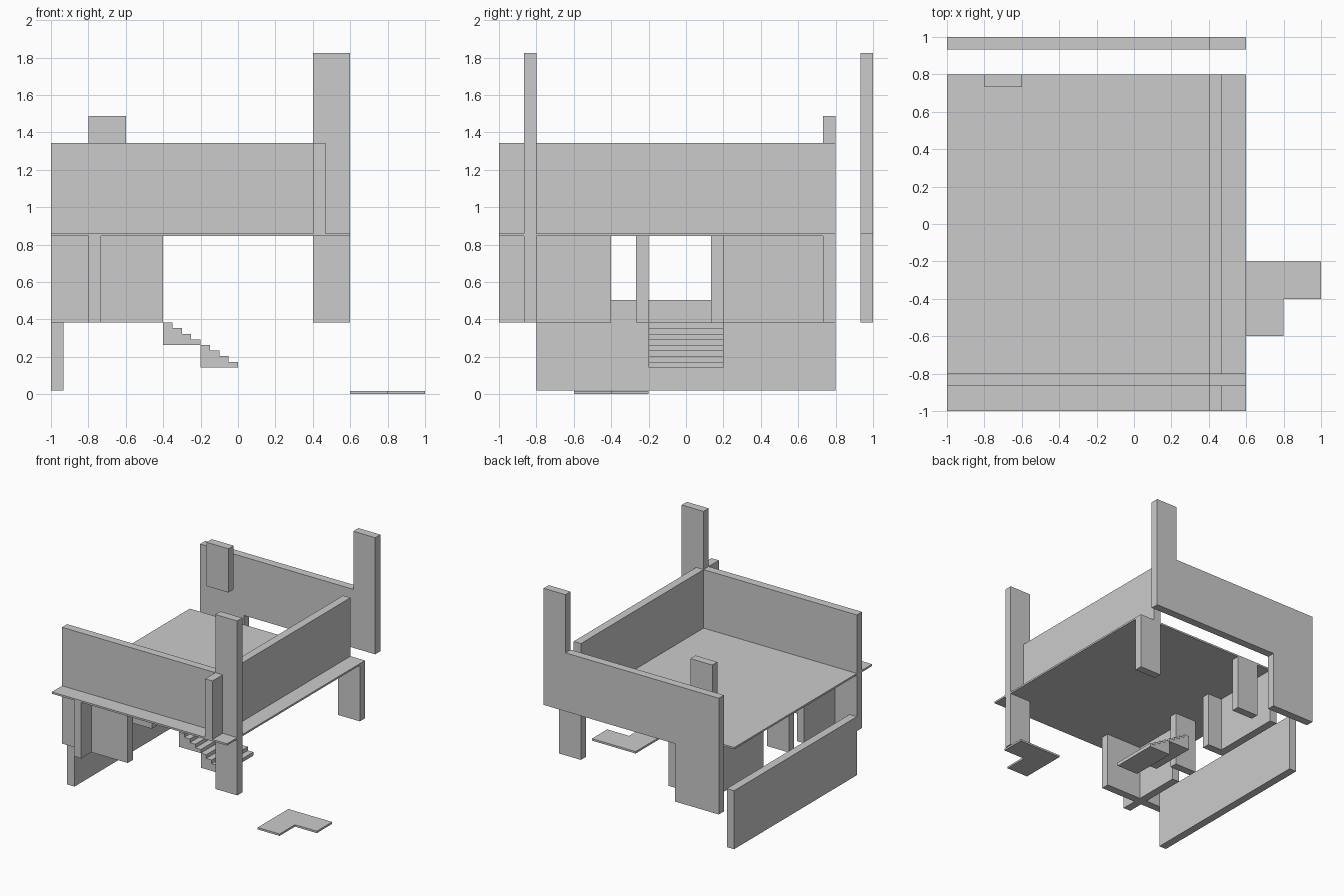
import bpy

if "Cube" in bpy.data.objects:
    bpy.data.objects.remove(bpy.data.objects["Cube"])

T = 0.067                      # wall thickness
LOW, UNDER, FLOOR, TOP = 0.383, 0.845, 0.86, 1.343


def prism(name, profile, axis, lo, hi):
    """Extrude a closed profile: axis 'y' takes (x, z) points, 'z' takes (x, y)."""
    def put(a, b, h):
        return (a, h, b) if axis == 'y' else (a, b, h)
    n = len(profile)
    verts = [put(a, b, h) for h in (lo, hi) for a, b in profile]
    faces = [tuple(range(n)), tuple(range(2 * n - 1, n - 1, -1))]
    faces += [(i, i + n, (i + 1) % n + n, (i + 1) % n) for i in range(n)]
    if axis == 'z':
        faces = [f[::-1] for f in faces]
        faces = [f[::-1] if i > 1 else f for i, f in enumerate(faces)]
    me = bpy.data.meshes.new(name)
    me.from_pydata(verts, [], faces)
    import bmesh
    bm = bmesh.new()
    bm.from_mesh(me)
    bmesh.ops.recalc_face_normals(bm, faces=bm.faces)
    bm.to_mesh(me)
    bm.free()
    ob = bpy.data.objects.new(name, me)
    bpy.context.collection.objects.link(ob)
    return ob


def box(name, x, y, z):
    return prism(name, [(x[0], y[0]), (x[1], y[0]), (x[1], y[1]), (x[0], y[1])], 'z', *z)


FRONT, BACK, REAR = (-0.8 - T, -0.8), (0.8 - T, 0.8), (1 - T, 1)

# Upper floor and its walls
box("upper_floor", (-1, 0.6), (-1, 0.8), (UNDER, FLOOR))
box("upper_front_wall", (-1, 0.4), FRONT, (FLOOR, TOP))
box("upper_right_wall", (0.4, 0.4 + T), (-1, 0.8), (FLOOR, TOP))
box("upper_rear_wall", (-1, 0.4), REAR, (FLOOR, TOP))

# Tall corner posts, short leg and hanging panel
box("front_corner_post", (0.4, 0.6), FRONT, (LOW, 1.823))
box("rear_corner_post", (0.4, 0.6), REAR, (FLOOR, 1.823))
box("back_leg", (0.4, 0.6), BACK, (LOW, UNDER))
box("raised_panel", (-0.8, -0.6), BACK, (1.125, 1.487))

# Lower storey walls
SIDE = (-0.8, -0.8 + T)
box("lower_front_wall", (-1, -0.4), FRONT, (LOW, UNDER))
box("lower_side_wall_front", SIDE, (-1, -0.4), (LOW, UNDER))
box("lower_side_wall_back", SIDE, (0.2 - T, 0.8), (LOW, UNDER))
box("lower_back_panel", (-0.6, -0.4), BACK, (LOW, UNDER))
box("lower_rear_wall", (-1, -0.6), REAR, (LOW, FLOOR))
for name, y in (("door_panel_front", -0.2), ("door_panel_back", 0.2)):
    box(name, (-0.8, -0.6), (y - T, y), (LOW, UNDER))

# Low wall on the left
box("left_base_wall", (-1, -1 + T), (-0.8, 0.8), (0.02, 0.503))

# Two stair blocks of four steps each
for k, name in enumerate(("upper_stairs", "lower_stairs")):
    x0, base = -0.4 + 0.2 * k, 0.263 - 0.12 * k
    pts = [(x0, base)]
    for i in range(4):
        z = base + 0.03 * (4 - i)
        pts += [(x0 + 0.05 * i, z), (x0 + 0.05 * (i + 1), z)]
    pts.append((x0 + 0.2, base))
    prism(name, pts, 'y', -0.2, 0.2)

# L-shaped ground plate
prism("ground_plate", [(0.6, -0.6), (0.8, -0.6), (0.8, -0.4), (1, -0.4), (1, -0.2), (0.6, -0.2)],
      'z', 0, 0.016)
